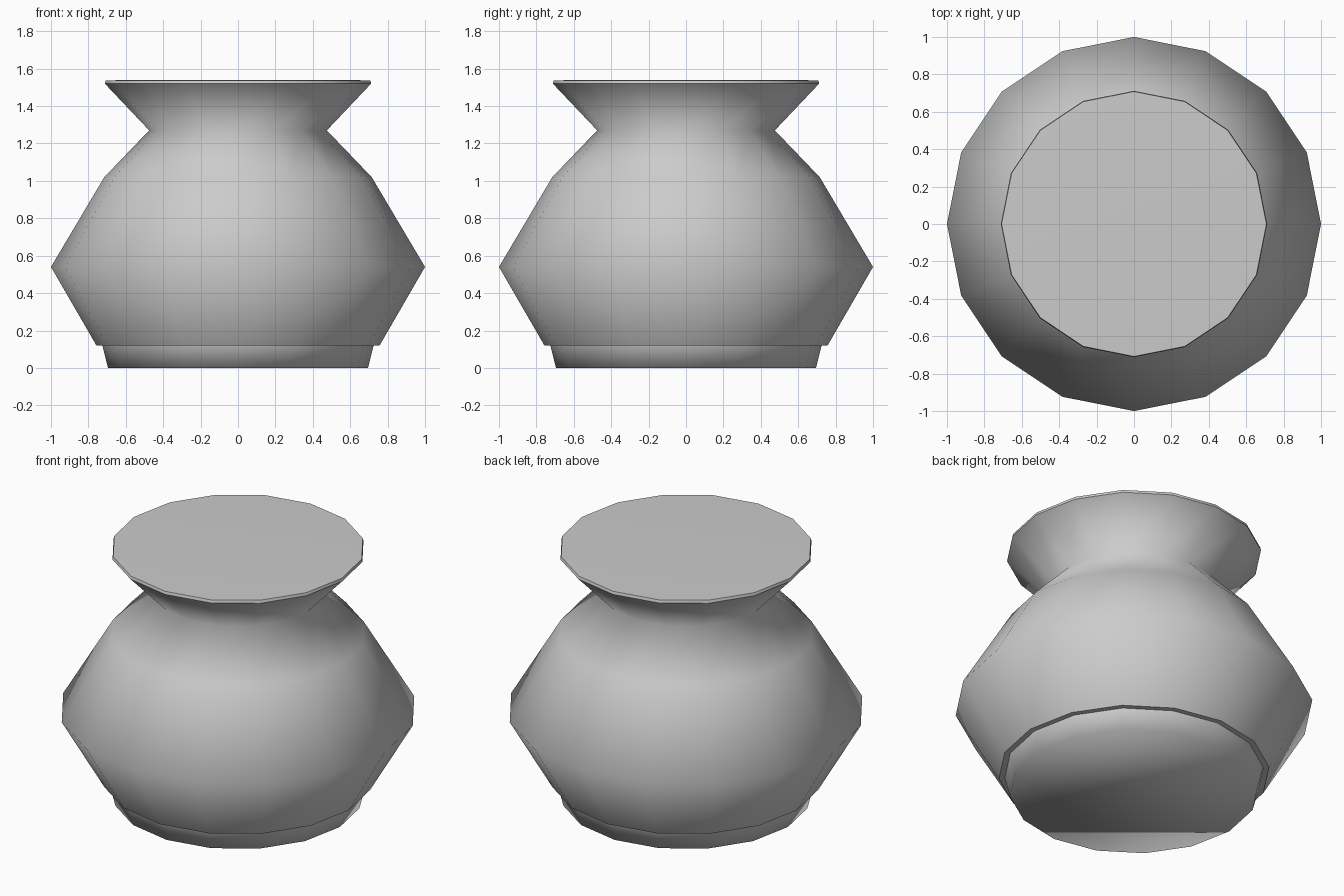
import bpy, math

if "Cube" in bpy.data.objects:
    bpy.data.objects.remove(bpy.data.objects["Cube"])

SIDES = 16


def lathe(name, profile, cap_bottom=False, cap_top=False):
    """Revolve (radius, z) points around z into a smooth-shaded object."""
    verts = [(r * math.cos(2 * math.pi * i / SIDES), r * math.sin(2 * math.pi * i / SIDES), z)
             for r, z in profile for i in range(SIDES)]
    faces = []
    for k in range(len(profile) - 1):
        a, b = k * SIDES, (k + 1) * SIDES
        for i in range(SIDES):
            j = (i + 1) % SIDES
            faces.append((a + i, a + j, b + j, b + i))
    if cap_bottom:
        faces.append(tuple(reversed(range(SIDES))))
    if cap_top:
        top = (len(profile) - 1) * SIDES
        faces.append(tuple(range(top, top + SIDES)))
    mesh = bpy.data.meshes.new(name)
    mesh.from_pydata(verts, [], faces)
    mesh.shade_smooth()
    obj = bpy.data.objects.new(name, mesh)
    bpy.context.collection.objects.link(obj)
    return obj


# Foot with closed underside
lathe("foot", [(0.695, 0), (0.725, 0.12)], cap_bottom=True)

# Small ledge under the belly
lathe("ledge", [(0.725, 0.12), (0.757, 0.12)])

# Belly, shoulder, neck and flared mouth
lathe("body", [(0.757, 0.12), (1.0, 0.54), (0.715, 1.02),
               (0.475, 1.27), (0.712, 1.52)])

# Thin lid edge and flat lid filling the mouth
lathe("lid_edge", [(0.712, 1.52), (0.708, 1.537)])
lathe("lid", [(0.708, 1.537), (0.56, 1.54)], cap_top=True)
